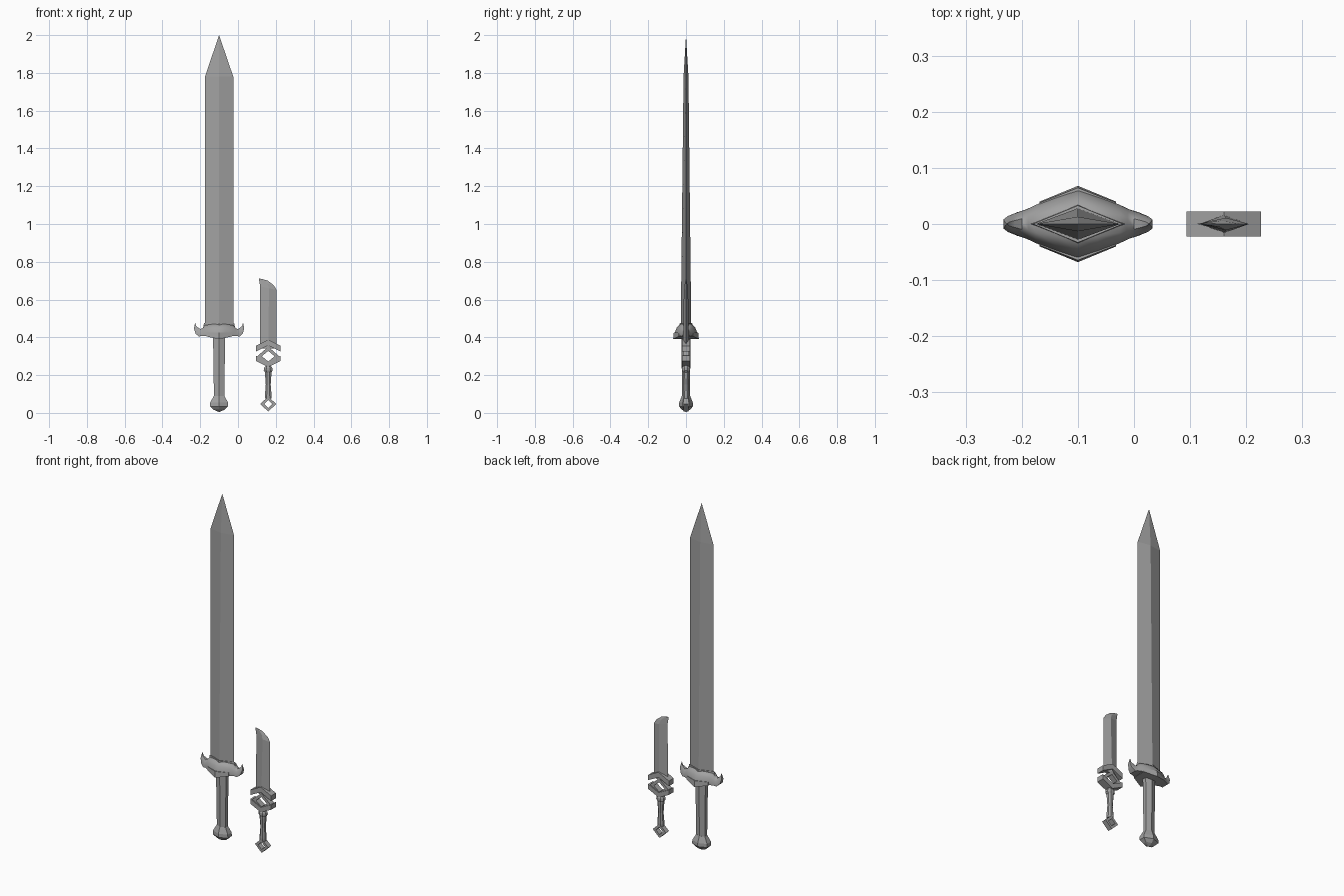
import bpy, bmesh, math

cube = bpy.data.objects.get("Cube")
if cube:
    bpy.data.objects.remove(cube, do_unlink=True)

STEEL = (0.36, 0.36, 0.36, 1)
steel = bpy.data.materials.new("grey steel")
steel.use_nodes = True
steel.diffuse_color = STEEL
steel.node_tree.nodes["Principled BSDF"].inputs["Base Color"].default_value = STEEL


def loft(name, rings, x=0, closed=False, smooth=None):
    """Skin equal-sized rings of points; cap the ends unless closed."""
    bm = bmesh.new()
    loops = [[bm.verts.new(p) for p in ring] for ring in rings]
    n = len(loops[0])
    pairs = list(zip(loops, loops[1:]))
    if closed:
        pairs.append((loops[-1], loops[0]))
    else:
        bm.faces.new(loops[0])
        bm.faces.new(loops[-1])
    for a, b in pairs:
        for i in range(n):
            j = (i + 1) % n
            bm.faces.new((a[i], a[j], b[j], b[i]))
    bmesh.ops.remove_doubles(bm, verts=bm.verts, dist=0.0004)
    bmesh.ops.recalc_face_normals(bm, faces=bm.faces)
    mesh = bpy.data.meshes.new(name)
    bm.to_mesh(mesh)
    bm.free()
    obj = bpy.data.objects.new(name, mesh)
    bpy.context.collection.objects.link(obj)
    obj.location.x = x
    mesh.materials.append(steel)
    if smooth:
        bpy.ops.object.select_all(action='DESELECT')
        obj.select_set(True)
        bpy.context.view_layer.objects.active = obj
        bpy.ops.object.shade_smooth_by_angle(angle=math.radians(smooth))
    return obj


def diamond(w, d, z):
    return [(w, 0, z), (0, d, z), (-w, 0, z), (0, -d, z)]


def octagon(w, d, z, c=0.45):
    return [(w, d * c, z), (w * c, d, z), (-w * c, d, z), (-w, d * c, z),
            (-w, -d * c, z), (-w * c, -d, z), (w * c, -d, z), (w, -d * c, z)]


def diamond_frame(name, x, z, outer, inner, d):
    """Diamond ring with a square bar section."""
    rings = []
    for cx, cz in ((1, 0), (0, 1), (-1, 0), (0, -1)):
        rings.append([(cx * w, y, z + cz * h)
                      for (w, h), y in ((outer, -d), (outer, d), (inner, d), (inner, -d))])
    return loft(name, rings, x, closed=True)


def chevron(name, x, half, z_mid, z_end, thick, d):
    """Bent bar across the grip."""
    rings = [[(sx * half, y, z + t) for y, t in ((-d, 0), (d, 0), (d, thick), (-d, thick))]
             for sx, z in ((-1, z_end), (0, z_mid), (1, z_end))]
    return loft(name, rings, x)


SWORD, KNIFE = -0.1, 0.16

# Long sword blade
loft("sword_blade", [diamond(0.075, 0.028, 0.44), diamond(0.075, 0.013, 1.78),
                     diamond(0.0001, 0.0001, 2.0)], SWORD)
loft("blade_collar", [diamond(0.085, 0.036, 0.45), diamond(0.08, 0.033, 0.475)], SWORD)

# Sword guard: half stations of lower x, upper x, depth, bottom, top
half = [(0.035, 0.035, 0.050, 0.402, 0.470),
        (0.075, 0.075, 0.034, 0.408, 0.464),
        (0.092, 0.088, 0.026, 0.408, 0.448),
        (0.108, 0.100, 0.021, 0.404, 0.444),
        (0.125, 0.112, 0.014, 0.420, 0.452),
        (0.133, 0.122, 0.008, 0.446, 0.460),
        (0.128, 0.126, 0.001, 0.474, 0.477)]
stations = [(-a, -b, d, lo, hi) for a, b, d, lo, hi in reversed(half)]
stations += [(0, 0, 0.062, 0.40, 0.472)] + half
guard = []
for a, b, d, lo, hi in stations:
    side = [(1.0, 0.0), (1.0, 0.25), (0.8, 0.7), (0.45, 1.0)]
    ring = [(a + (b - a) * t, d * w, lo + (hi - lo) * t) for w, t in side]
    guard.append(ring + [(px, -py, pz) for px, py, pz in reversed(ring)])
loft("sword_guard", guard, SWORD, smooth=50)

# Faceted plate under the guard
plate = []
for sx, d, low in ((-0.068, 0.04, 0.405), (0, 0.068, 0.39), (0.068, 0.04, 0.405)):
    plate.append([(sx, -d, low), (sx, d, low), (sx, d * 0.95, 0.425), (sx, -d * 0.95, 0.425)])
loft("guard_plate", plate, SWORD)


# Sword grip and pommel
def hexagon(w, d, z):
    return [(w, d * 0.5, z), (0, d, z), (-w, d * 0.5, z),
            (-w, -d * 0.5, z), (0, -d, z), (w, -d * 0.5, z)]


loft("sword_grip", [hexagon(0.027, 0.021, 0.06), hexagon(0.032, 0.024, 0.41)], SWORD)
loft("sword_pommel", [hexagon(0.001, 0.001, 0.005), hexagon(0.030, 0.022, 0.017),
                      hexagon(0.048, 0.037, 0.035), hexagon(0.047, 0.036, 0.055),
                      hexagon(0.028, 0.022, 0.09)], SWORD)


# Short knife blade with a swept tip
def blade_ring(left, ridge, right, d):
    return [(left[0], 0, left[1]), (ridge[0], -d, ridge[1]),
            (right[0], 0, right[1]), (ridge[0], d, ridge[1])]


loft("knife_blade", [
    blade_ring((-0.045, 0.34), (0, 0.34), (0.045, 0.34), 0.016),
    blade_ring((-0.043, 0.67), (0.004, 0.66), (0.045, 0.65), 0.011),
    blade_ring((-0.048, 0.70), (-0.005, 0.685), (0.030, 0.675), 0.006),
    blade_ring((-0.050, 0.712), (-0.03, 0.708), (-0.002, 0.70), 0.001)], KNIFE)

# Knife guard: stacked bent bars around an open diamond
chevron("knife_upper_guard", KNIFE, 0.066, 0.358, 0.325, 0.03, 0.022)
diamond_frame("knife_guard_frame", KNIFE, 0.30, (0.058, 0.050), (0.034, 0.028), 0.016)
chevron("knife_lower_guard", KNIFE, 0.066, 0.243, 0.275, 0.028, 0.022)

# Knife grip with flared ends, and open pommel
loft("knife_grip", [octagon(w, d, z) for z, w, d in (
    (0.075, 0.018, 0.015), (0.09, 0.018, 0.016), (0.15, 0.013, 0.013),
    (0.205, 0.017, 0.016), (0.215, 0.017, 0.016), (0.225, 0.024, 0.020),
    (0.238, 0.022, 0.020), (0.252, 0.012, 0.012))], KNIFE)
diamond_frame("knife_pommel", KNIFE, 0.047, (0.042, 0.040), (0.022, 0.021), 0.014)
